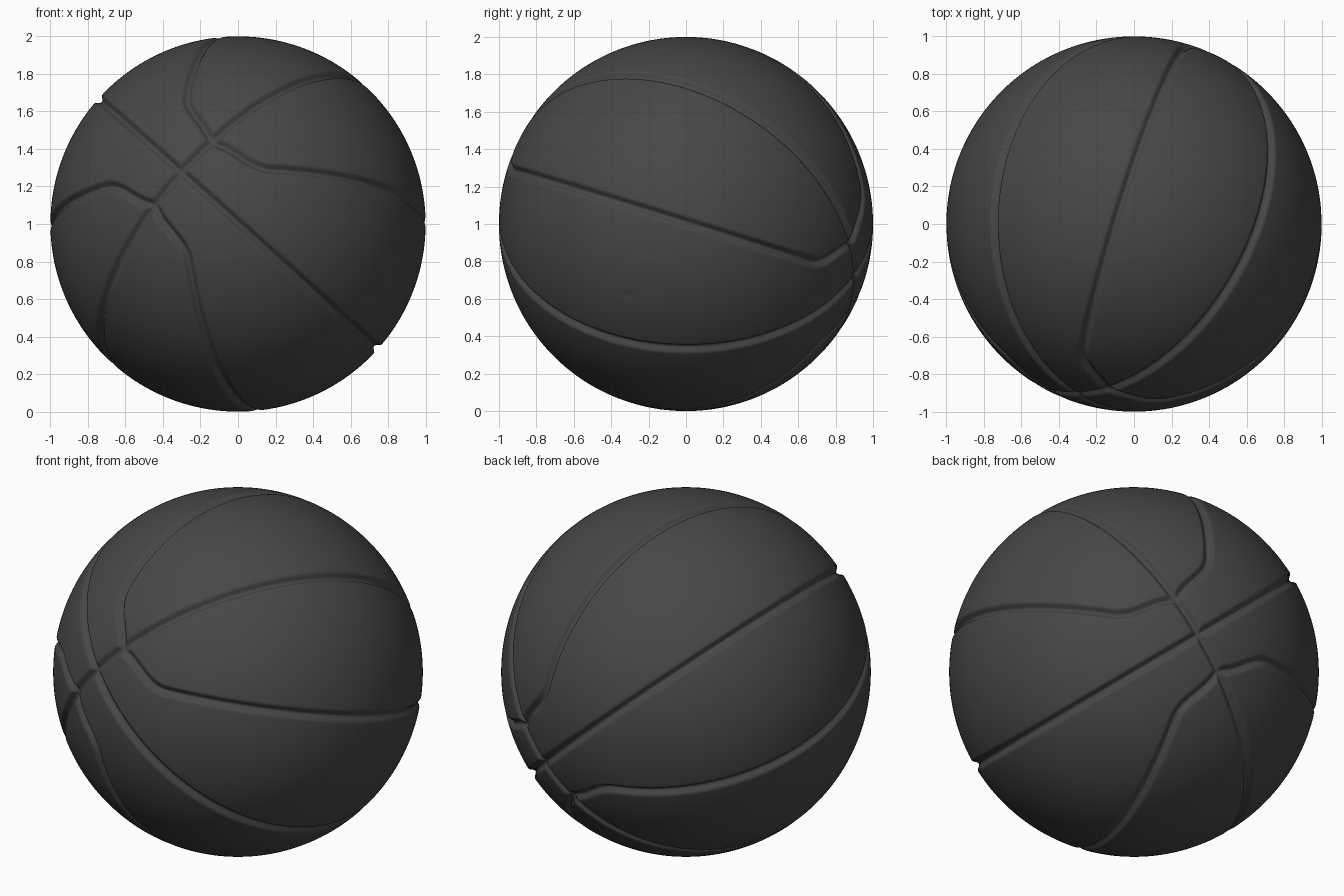
import bpy, bmesh, math
from mathutils import Vector
from mathutils.kdtree import KDTree

if "Cube" in bpy.data.objects:
    bpy.data.objects.remove(bpy.data.objects["Cube"])

# Ball frame: pole = seam crossing on the front, side = along the short cross seam
straight = Vector((0.675, 0.0, 0.738)).normalized()
pole = Vector((-0.302, -0.912, 0.282))
pole = (pole - straight * pole.dot(straight)).normalized()
across = pole.cross(straight).normalized()
side = (straight + across * 0.012).normalized()
across = pole.cross(side).normalized()

NODE, BEND, SPREAD = 13.0, 30.0, 45.0
WIDTH, DEPTH = 0.034, 0.027


def point(theta, phi):
    t, f = math.radians(theta), math.radians(phi)
    return pole * math.cos(t) + (side * math.cos(f) + across * math.sin(f)) * math.sin(t)


def bowed_angle(theta):
    # leaves the cross seam at the node, then bends into a meridian
    t = min(theta, 180 - theta)
    return SPREAD * (1 - (max(0, BEND - t) / (BEND - NODE)) ** 3)


# Seam paths: two full great circles and four bowed seams
seams = []
N = 800
for i in range(N + 1):
    t = 180 * i / N
    for phi in (0, 90, 180, 270):
        seams.append(point(t, phi))
    t = NODE + (180 - 2 * NODE) * i / N
    f = bowed_angle(t)
    for phi in (f, -f, 180 + f, 180 - f):
        seams.append(point(t, phi))

tree = KDTree(len(seams))
for i, s in enumerate(seams):
    tree.insert(s, i)
tree.balance()


def seam_distance(co):
    return tree.find(co)[2]


# Ball with a finer mesh along the seams
bm = bmesh.new()
bmesh.ops.create_icosphere(bm, subdivisions=7, radius=1.0)
near = {v for v in bm.verts if seam_distance(v.co) < 0.055}
edges = [e for e in bm.edges if e.verts[0] in near and e.verts[1] in near]
bmesh.ops.subdivide_edges(bm, edges=edges, cuts=1, use_grid_fill=True)
bmesh.ops.triangulate(bm, faces=[f for f in bm.faces if len(f.verts) > 3])

# Press in the seams and the small valve dimple
valve = Vector((0.87, -0.31, -0.38)).normalized()
for v in bm.verts:
    co = v.co.normalized()
    r = 1.0
    x = seam_distance(co) / WIDTH
    if x < 1:
        r -= DEPTH * (1 - x * x * (3 - 2 * x))
    x = (co - valve).length / 0.035
    if x < 1:
        r -= 0.006 * (1 - x * x) ** 2
    v.co = co * r + Vector((0, 0, 1))
for f in bm.faces:
    f.smooth = True

mesh = bpy.data.meshes.new("ball")
bm.to_mesh(mesh)
bm.free()
rubber = bpy.data.materials.new("dark grey rubber")
rubber.diffuse_color = (0.063, 0.063, 0.063, 1)
rubber.use_nodes = True
rubber.node_tree.nodes["Principled BSDF"].inputs["Base Color"].default_value = rubber.diffuse_color
mesh.materials.append(rubber)
ball = bpy.data.objects.new("ball", mesh)
bpy.context.collection.objects.link(ball)
